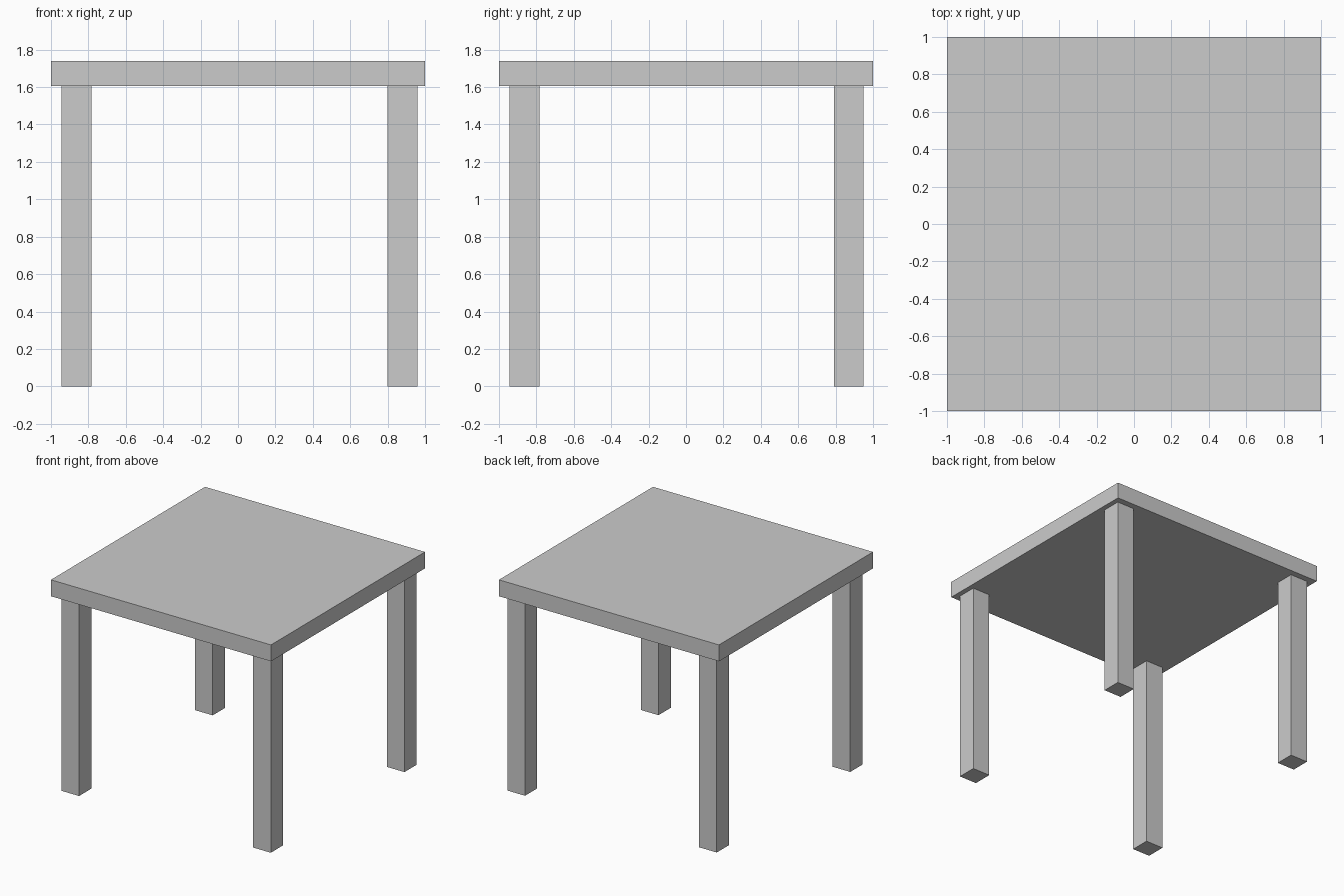
import bpy

if "Cube" in bpy.data.objects:
    bpy.data.objects.remove(bpy.data.objects["Cube"])


def box(name, x, y, z):
    """Box from (min, max) ranges on each axis."""
    bpy.ops.mesh.primitive_cube_add(size=1, location=[sum(r) / 2 for r in (x, y, z)])
    ob = bpy.context.object
    ob.name = name
    ob.scale = [r[1] - r[0] for r in (x, y, z)]
    bpy.ops.object.transform_apply(location=False, rotation=False, scale=True)
    return ob


UNDERSIDE, TOP = 1.605, 1.74

# Square slab top
box("table_top", (-1, 1), (-1, 1), (UNDERSIDE, TOP))

# Four square legs, slightly inset from the corners
columns = {"left": (-0.944, -0.784), "right": (0.799, 0.959)}
rows = {"front": (-0.944, -0.784), "back": (0.791, 0.949)}
for row, y in rows.items():
    for side, x in columns.items():
        box(f"{row}_{side}_leg", x, y, (0, UNDERSIDE))
